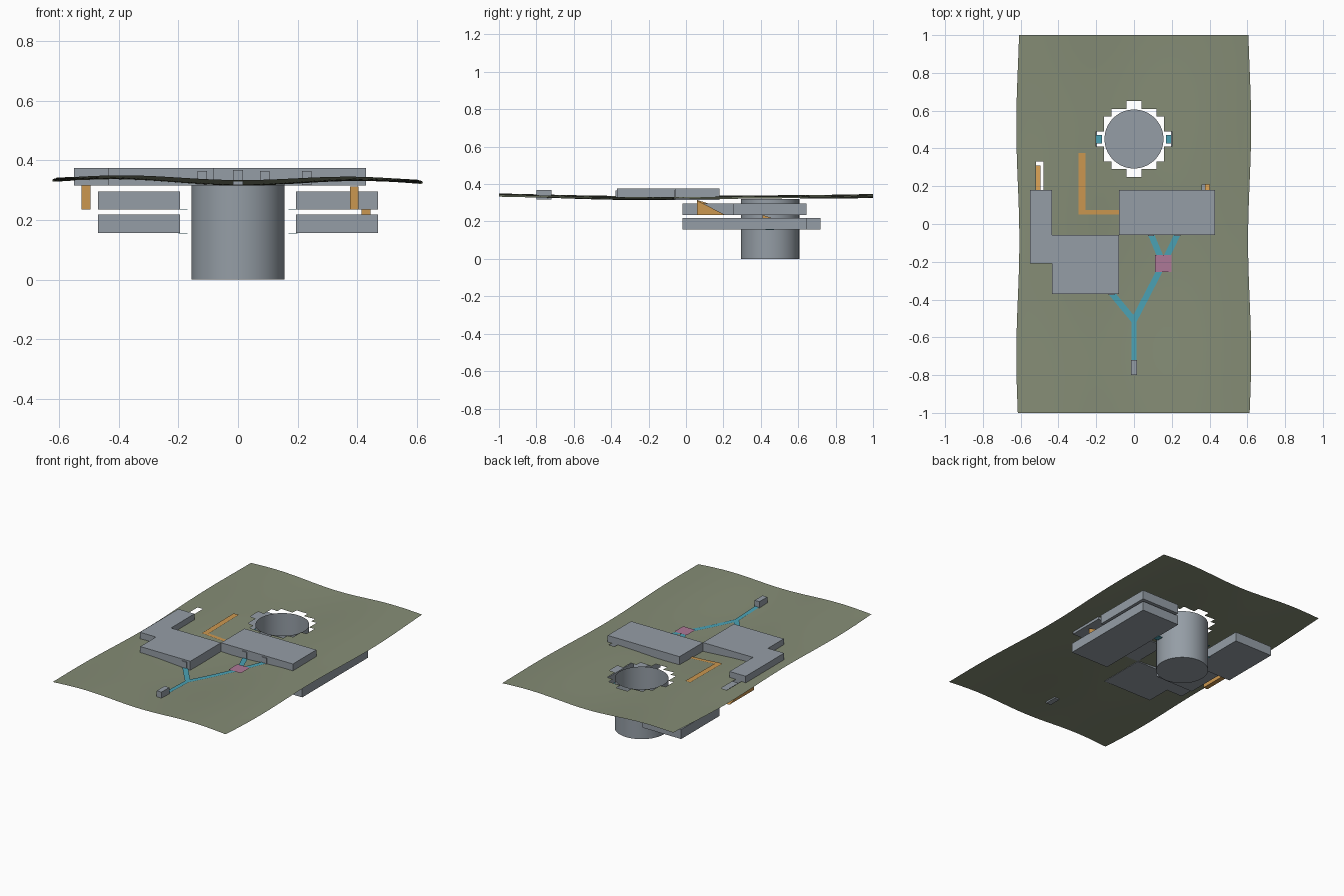
import bpy, bmesh, math
from mathutils import Vector

if "Cube" in bpy.data.objects:
    bpy.data.objects.remove(bpy.data.objects["Cube"])


def material(name, rgb):
    m = bpy.data.materials.new(name)
    m.diffuse_color = (*rgb, 1)
    m.use_nodes = True
    m.node_tree.nodes["Principled BSDF"].inputs["Base Color"].default_value = m.diffuse_color
    return m


GROUND = material("moss ground", (0.235, 0.265, 0.18))
GREY = material("steel grey", (0.30, 0.34, 0.38))
ORANGE = material("ramp orange", (0.60, 0.31, 0.08))
CYAN = material("path cyan", (0.07, 0.36, 0.46))
PINK = material("plaza pink", (0.42, 0.19, 0.31))


def finish(name, bm, mat, recalc=True):
    if recalc:
        bmesh.ops.recalc_face_normals(bm, faces=bm.faces[:])
    me = bpy.data.meshes.new(name)
    bm.to_mesh(me)
    bm.free()
    me.materials.append(mat)
    ob = bpy.data.objects.new(name, me)
    bpy.context.collection.objects.link(ob)
    return ob


def prism(name, outline, offset, mat):
    """Extrude a closed 3D outline along an offset vector."""
    bm = bmesh.new()
    face = bm.faces.new([bm.verts.new(p) for p in outline])
    new = bmesh.ops.extrude_face_region(bm, geom=[face])["geom"]
    verts = [g for g in new if isinstance(g, bmesh.types.BMVert)]
    bmesh.ops.translate(bm, verts=verts, vec=Vector(offset))
    return finish(name, bm, mat)


def box(name, x0, x1, y0, y1, z0, z1, mat):
    pts = [(x0, y0, z0), (x1, y0, z0), (x1, y1, z0), (x0, y1, z0)]
    return prism(name, pts, (0, 0, z1 - z0), mat)


def height(x, y):
    """Rolling ground height."""
    return (0.326 - 0.008 * math.cos(x * 7.85) - 0.006 * x
            + 0.012 * y * y + 0.004 * math.sin(y * 5) * math.cos(x * 3))


# Ground sheet with cells removed for the shaft and ramp openings
xs = [-0.615] + [i * 0.04 for i in range(-15, 16)] + [0.612]
ys = [-1.0] + [0.01 + i * 0.04 for i in range(-25, 25)] + [1.0]
ys = sorted(set(round(max(-1, min(1, y)), 3) for y in ys))
bm = bmesh.new()
grid = []
for y in ys:
    row = []
    for x in xs:
        px = x
        if abs(x) > 0.605:
            px += math.copysign(0.008, x) * math.cos(math.tau * (y - 0.52) / 1.22)
        row.append(bm.verts.new((px, y, height(x, y))))
    grid.append(row)
for j in range(len(ys) - 1):
    for i in range(len(xs) - 1):
        cx, cy = (xs[i] + xs[i + 1]) / 2, (ys[j] + ys[j + 1]) / 2
        shaft_gap = math.hypot(cx, cy - 0.45) < 0.185
        left_gap = -0.52 < cx < -0.48 and 0.17 < cy < 0.34
        right_gap = 0.36 < cx < 0.40 and 0.17 < cy < 0.21
        if not (shaft_gap or left_gap or right_gap):
            bm.faces.new((grid[j][i], grid[j][i + 1],
                          grid[j + 1][i + 1], grid[j + 1][i]))
for f in bm.faces:
    f.smooth = True
bmesh.ops.delete(bm, geom=[v for v in bm.verts if not v.link_faces], context='VERTS')
finish("ground", bm, GROUND, False)

# Open-topped round shaft with a floor
bm = bmesh.new()
bmesh.ops.create_cone(bm, cap_ends=True, segments=64, radius1=0.156,
                      radius2=0.156, depth=0.32)
bmesh.ops.translate(bm, verts=bm.verts[:], vec=(0, 0.45, 0.16))
bm.normal_update()
top = [f for f in bm.faces if f.normal.z > 0.9]
bmesh.ops.delete(bm, geom=top, context='FACES_ONLY')
for f in bm.faces:
    f.smooth = abs(f.normal.z) < 0.5
for e in bm.edges:
    e.smooth = all(f.smooth for f in e.link_faces)
finish("shaft", bm, GREY, False)

# Surface buildings
L = [(-.55, .18), (-.55, -.21), (-.435, -.21), (-.435, -.37),
     (-.08, -.37), (-.08, -.058), (-.435, -.058), (-.435, .18)]
prism("corner_building", [(x, y, 0.315) for x, y in L], (0, 0, 0.06), GREY)
box("long_building", -0.08, 0.43, -0.058, 0.18, 0.315, 0.375, GREY)
box("gate_hut", -0.017, 0.017, -0.80, -0.72, 0.318, 0.367, GREY)

# Door plates on the front walls
for n, (x, y) in enumerate([(-0.12, -0.37), (0.09, -0.058), (0.23, -0.058)]):
    box(f"door_{n}", x - 0.016, x + 0.016, y - 0.006, y, 0.318, 0.365, GREY)

# Underground rooms
box("right_upper_room", 0.195, 0.47, 0.25, 0.645, 0.235, 0.295, GREY)
box("right_lower_room", 0.195, 0.47, -0.02, 0.645, 0.157, 0.218, GREY)
box("left_upper_room", -0.47, -0.195, -0.02, 0.30, 0.235, 0.295, GREY)
box("left_lower_room", -0.47, -0.195, 0.33, 0.72, 0.157, 0.218, GREY)

# Thin landings between shaft and rooms
for side in (-1, 1):
    for z in (0.156, 0.236):
        x0, x1 = sorted((side * 0.17, side * 0.20))
        box("landing", x0, x1, 0.425, 0.47, z - 0.001, z + 0.001, CYAN)


# Wedge ramps descending towards the back
def ramp(name, x0, x1, y0, y1, z0, z1):
    prism(name, [(x0, y0, z0), (x0, y1, z0), (x0, y0, z1)], (x1 - x0, 0, 0), ORANGE)


ramp("left_ramp", -0.525, -0.495, 0.06, 0.31, 0.235, 0.315)
ramp("right_ramp", 0.375, 0.405, 0.06, 0.21, 0.235, 0.312)
ramp("room_ramp", 0.415, 0.445, 0.41, 0.46, 0.218, 0.235)


# Ribbons that follow the ground
def path(name, a, b, width, mat, lift=0.004):
    a, b = Vector(a), Vector(b)
    d = (b - a).normalized()
    side = Vector((-d.y, d.x)) * width / 2
    steps = max(2, round((b - a).length / 0.04))
    bm = bmesh.new()
    prev = None
    for i in range(steps + 1):
        c = a.lerp(b, i / steps)
        z = max(height(*c), height(*(c + side)), height(*(c - side))) + lift
        pair = [bm.verts.new((*(c + s), z)) for s in (side, -side)]
        if prev:
            bm.faces.new((prev[1], pair[1], pair[0], prev[0]))
        prev = pair
    finish(name, bm, mat, False)


path("gate_path", (0, -0.72), (0, -0.50), 0.028, CYAN)
path("corner_path", (0, -0.51), (-0.12, -0.365), 0.032, CYAN)
path("plaza_path", (0, -0.51), (0.155, -0.21), 0.032, CYAN)
path("door_path_left", (0.155, -0.21), (0.09, -0.055), 0.032, CYAN)
path("door_path_right", (0.155, -0.21), (0.23, -0.055), 0.032, CYAN)
path("plaza", (0.155, -0.255), (0.155, -0.165), 0.088, PINK, 0.007)
path("long_ramp", (-0.275, 0.05), (-0.275, 0.375), 0.036, ORANGE)
path("cross_ramp", (-0.26, 0.062), (-0.08, 0.062), 0.026, ORANGE)
